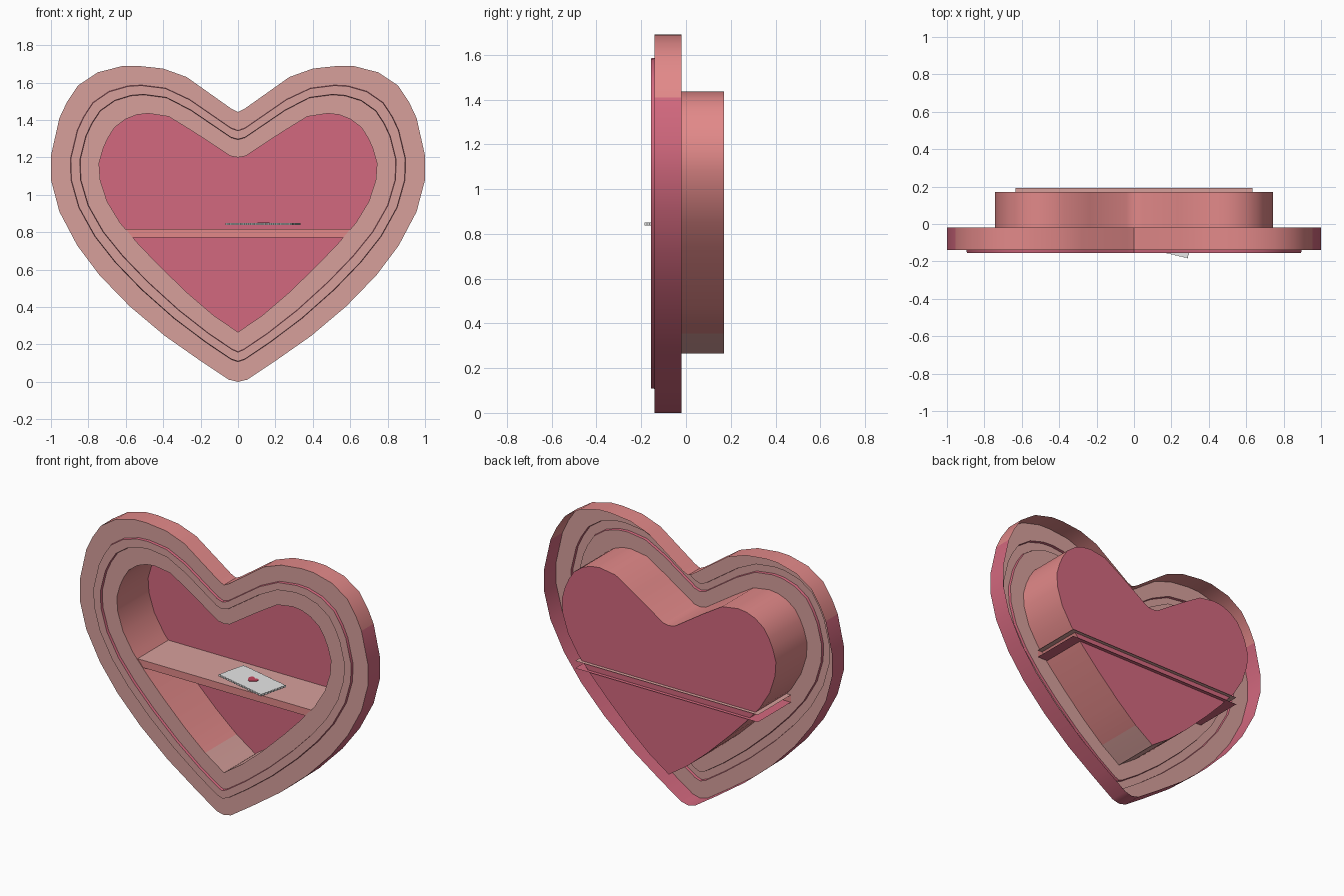
import bpy, bmesh, math
from mathutils import Matrix, Vector

if "Cube" in bpy.data.objects:
    bpy.data.objects.remove(bpy.data.objects["Cube"])


def mat(name, col):
    m = bpy.data.materials.new(name)
    m.diffuse_color = (*col, 1)
    m.use_nodes = True
    m.node_tree.nodes["Principled BSDF"].inputs["Base Color"].default_value = m.diffuse_color
    return m


PALE = mat("pale_rose", (0.68, 0.35, 0.33))
SALMON = mat("salmon_pink", (0.76, 0.25, 0.25))
MAGENTA = mat("deep_pink", (0.65, 0.14, 0.21))
WHITE = mat("paper_white", (0.82, 0.82, 0.82))
RED = mat("seal_red", (0.55, 0.06, 0.11))


def make(name, bm, mats, smooth=False):
    me = bpy.data.meshes.new(name)
    bm.to_mesh(me)
    bm.free()
    for m in mats:
        me.materials.append(m)
    ob = bpy.data.objects.new(name, me)
    bpy.context.collection.objects.link(ob)
    if smooth:
        bpy.ops.object.select_all(action='DESELECT')
        ob.select_set(True)
        bpy.context.view_layer.objects.active = ob
        bpy.ops.object.shade_smooth_by_angle(angle=math.radians(35))
    return ob


# right half of the heart: outer x, outer z, inner x, inner z (notch to tip)
HALF = [
    (0, 1.443, 0, 1.2), (.035, 1.46, .04, 1.207), (.275, 1.63, .235, 1.335),
    (.40, 1.675, .37, 1.418), (.54, 1.69, .48, 1.435), (.62, 1.688, .54, 1.428),
    (.75, 1.655, .60, 1.405), (.855, 1.585, .66, 1.36), (.915, 1.495, .695, 1.305),
    (.955, 1.41, .72, 1.25), (1.0, 1.21, .743, 1.17), (1.0, 1.08, .737, 1.08),
    (.955, .91, .70, .965), (.86, .73, .63, .85), (.74, .57, .535, .74),
    (.58, .405, .42, .62), (.39, .245, .27, .475), (.2, .112, .13, .355),
    (.05, .012, .02, .28), (0, 0, 0, .265)]


def heart(t):
    """Closed heart outline, t = 0 outer edge, t = 1 inner edge."""
    h = [(a + (c - a) * t, b + (d - b) * t) for a, b, c, d in HALF]
    return h + [(-x, z) for x, z in h[-2:0:-1]]


def loft(bm, sections, rule):
    """Join heart loops (t, y); rule(strip, centre) gives the material slot."""
    loops = [[bm.verts.new((x, y, z)) for x, z in heart(t)] for t, y in sections]
    n = len(loops[0])
    for s, (a, b) in enumerate(zip(loops, loops[1:])):
        for i in range(n):
            j = (i + 1) % n
            f = bm.faces.new((a[i], b[i], b[j], a[j]))
            f.material_index = rule(s, f.calc_center_median())
    return loops


# open-backed frame: outer rim, front face and raised ring
def frame_rule(s, c):
    if s == 0:
        return 1 if c.z > 1.41 else 2
    return 2 if s in (2, 4) else 0


bm = bmesh.new()
loft(bm, [(0, -.02), (0, -.14), (.405, -.14), (.415, -.156),
          (.60, -.156), (.61, -.14), (1, -.14)], frame_rule)
make("heart_frame", bm, [PALE, SALMON, MAGENTA], True)

# box wall behind the frame, pale at the tip
bm = bmesh.new()
loft(bm, [(1, -.14), (1, .17)], lambda s, c: 0 if c.z < .355 else 1)
make("box_wall", bm, [PALE, SALMON], True)

# back panel
bm = bmesh.new()
bm.faces.new([bm.verts.new((x, .17, z)) for x, z in heart(1)])
make("back_panel", bm, [MAGENTA])

# shelf: channel open at the back and at both ends
bm = bmesh.new()
path = [(.193, .818), (-.135, .818), (-.135, .772), (.193, .772)]
rows = [[bm.verts.new((x, y, z)) for x in (-.634, .634)] for y, z in path]
for k, (a, b) in enumerate(zip(rows, rows[1:])):
    bm.faces.new((a[0], b[0], b[1], a[1])).material_index = k
make("shelf", bm, [PALE, SALMON, MAGENTA])


# card with a finely notched edge, lying turned on the shelf
def slab(name, pts, z0, z1, m):
    bm = bmesh.new()
    f = bm.faces.new([bm.verts.new((x, y, z0)) for x, y in pts])
    r = bmesh.ops.extrude_face_region(bm, geom=[f])
    for v in r["geom"]:
        if isinstance(v, bmesh.types.BMVert):
            v.co.z = z1
    bmesh.ops.recalc_face_normals(bm, faces=bm.faces)
    turn = Matrix.Translation((.134, -.05, 0)) @ Matrix.Rotation(math.radians(-13.5), 4, 'Z')
    bm.transform(turn)
    return make(name, bm, [m])


W, H = .183, .096
corners = [Vector(p) for p in ((-W, -H), (W, -H), (W, H), (-W, H))]
edge = []
for i in range(4):
    a, b = corners[i], corners[(i + 1) % 4]
    d = (b - a).normalized()
    inward = Vector((-d.y, d.x))
    n = 32 if i % 2 == 0 else 16
    for k in range(n):
        edge.append(tuple(a.lerp(b, k / n) + inward * (.005 if k % 2 else 0)))
slab("card", edge, .838, .85, WHITE)

# small heart seal on the card
seal = [(x * .033, (z - .85) * .033) for x, z in heart(0)]
slab("card_seal", seal, .85, .853, RED)
